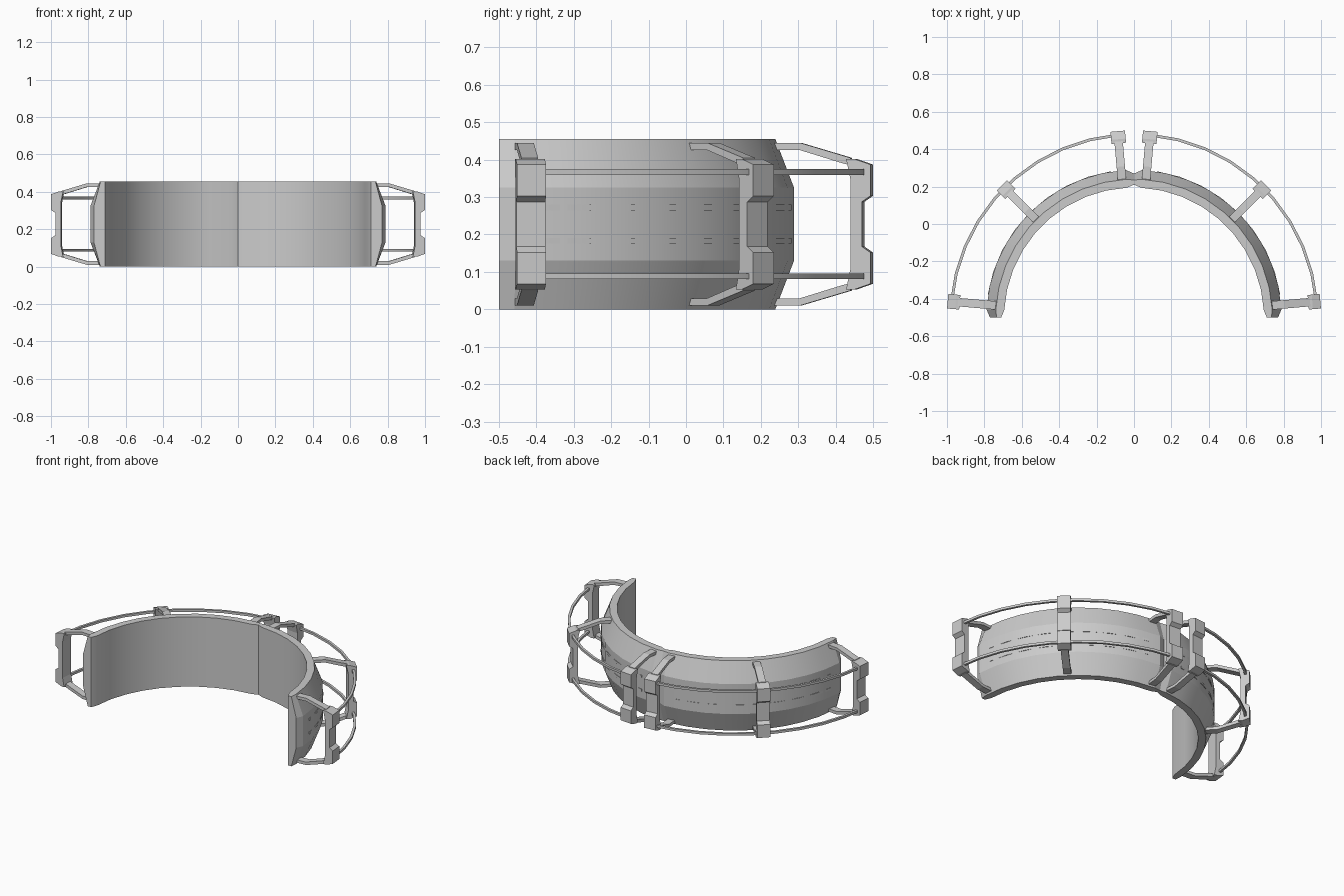
import bpy, bmesh
from math import sin, cos, radians

if "Cube" in bpy.data.objects:
    bpy.data.objects.remove(bpy.data.objects["Cube"])

CY = -0.5          # arc centre is at (0, CY)
H = 0.455          # wall height


def finish(name, bm, smooth=False):
    """Turn a bmesh into a named object mirrored to the left half."""
    bmesh.ops.recalc_face_normals(bm, faces=bm.faces)
    me = bpy.data.meshes.new(name)
    bm.to_mesh(me)
    bm.free()
    ob = bpy.data.objects.new(name, me)
    bpy.context.collection.objects.link(ob)
    if smooth:
        bpy.ops.object.select_all(action='DESELECT')
        ob.select_set(True)
        bpy.context.view_layer.objects.active = ob
        bpy.ops.object.shade_smooth_by_angle(angle=radians(15))
    mod = ob.modifiers.new("mirror", 'MIRROR')
    mod.use_axis[0] = True
    mod.use_mirror_merge = False
    return ob


def polar(r, deg, z, side=0.0):
    """Point at radius r and angle deg, shifted sideways along the tangent."""
    a = radians(deg)
    return (r * cos(a) - side * sin(a), CY + r * sin(a) + side * cos(a), z)


def loft(bm, rings):
    """Join equal closed loops of points and cap both ends."""
    loops = [[bm.verts.new(p) for p in ring] for ring in rings]
    n = len(loops[0])
    for a, b in zip(loops, loops[1:]):
        for i in range(n):
            j = (i + 1) % n
            bm.faces.new((a[i], a[j], b[j], b[i]))
    bm.faces.new(loops[0])
    bm.faces.new(loops[-1][::-1])


def sweep(name, stations, smooth=True):
    """Sweep (angle, profile) stations round the arc."""
    bm = bmesh.new()
    loft(bm, [[polar(r, a, z) for r, z in prof] for a, prof in stations])
    return finish(name, bm, smooth)


def slab(name, outline, deg, width):
    """Radial plate: an (r, z) outline given thickness along the tangent."""
    bm = bmesh.new()
    loft(bm, [[polar(r, deg, z, s) for r, z in outline]
              for s in (-width / 2, width / 2)])
    return finish(name, bm)


def flip(outline):
    return [(r, H - z) for r, z in reversed(outline)]


# Curved wall, one quarter with bevelled ends
full = [(0.695, 0), (0.74, 0), (0.79, 0.13), (0.79, 0.325), (0.74, H), (0.695, H)]
end = [(0.71, 0), (0.735, 0), (0.77, 0.13), (0.77, 0.325), (0.735, H), (0.71, H)]
bevel, segs = 3.2, 9
span = 90 - 2 * bevel
stations = [(0, end)]
stations += [(bevel + span * i / segs, full) for i in range(segs + 1)]
stations += [(90, end)]
sweep("curved_wall", stations)


# Rails: outer hoops and thin strips lying on the wall
def rail(name, r, z, t, a0, a1, n):
    prof = [(r - t, z - t), (r + t, z - t), (r + t, z + t), (r - t, z + t)]
    sweep(name, [(a0 + (a1 - a0) * i / n, prof) for i in range(n + 1)])


for z in (0.088, H - 0.088):
    rail("outer_hoop", 0.979, z, 0.0075, 5, 85, 9)
for z in (0.183, H - 0.183):
    rail("wall_strip", 0.784, z, 0.0075, 9, 81, 8)

# Brackets: a notched bar with two bent arms reaching the wall
bar_top = [(0.977, 0.287), (1.0, 0.303), (1.0, 0.387), (0.957, 0.402),
           (0.935, 0.402), (0.947, 0.345)]
bar = flip(bar_top) + bar_top
arm = [(0.735, 0.445), (0.81, 0.445), (0.945, 0.405), (0.945, 0.385),
       (0.925, 0.39), (0.808, 0.426), (0.735, 0.426)]
for deg in (5, 45, 85):
    slab("bracket_bar", bar, deg, 0.078)
    slab("bracket_arm_upper", arm, deg, 0.045)
    slab("bracket_arm_lower", flip(arm), deg, 0.045)
